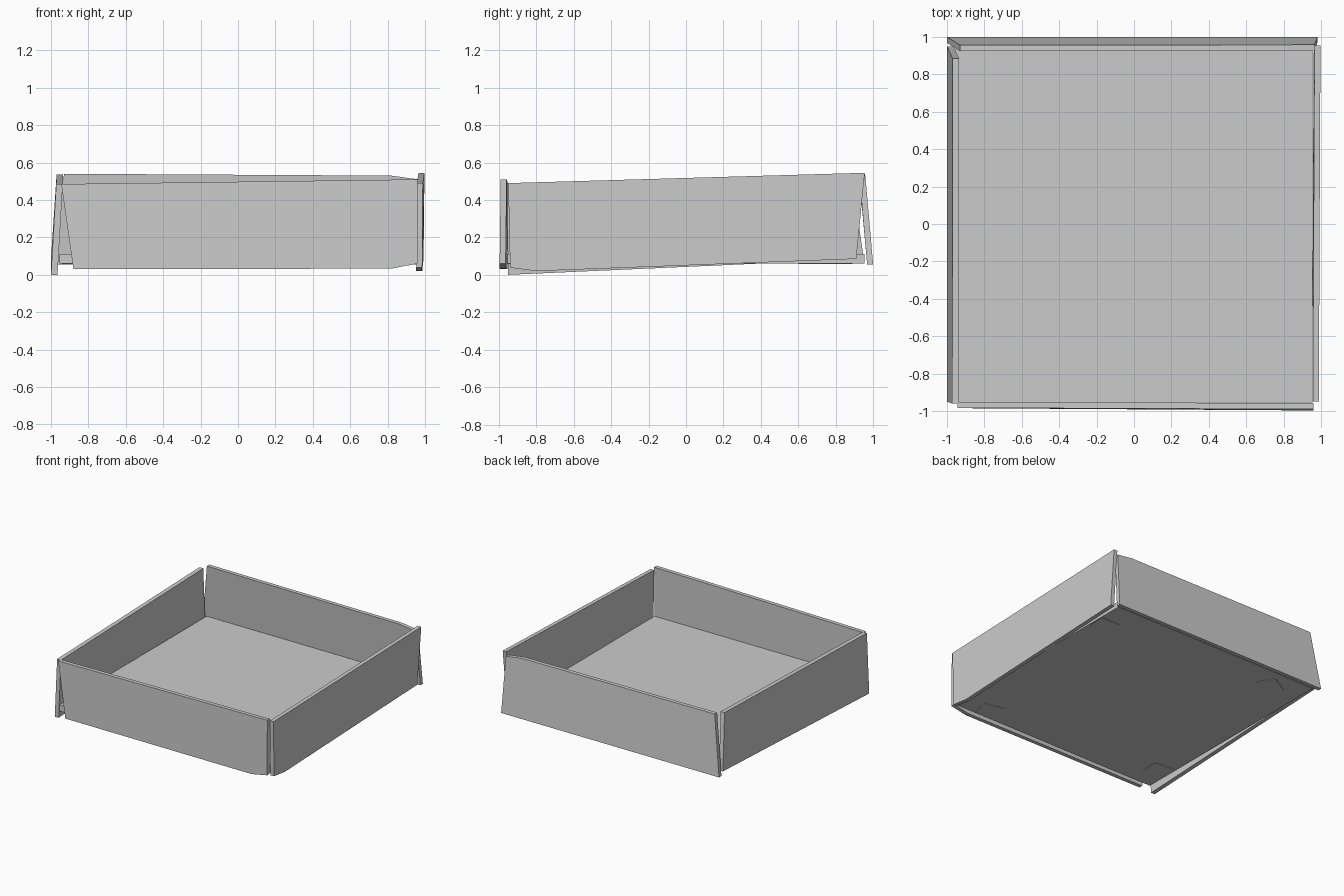
import bpy, bmesh, math
from mathutils import Vector, Matrix

if "Cube" in bpy.data.objects:
    bpy.data.objects.remove(bpy.data.objects["Cube"])

def prism(name, outline, offset):
    """Solid plank: an outer face outline pushed inward by offset."""
    bm = bmesh.new()
    a = [bm.verts.new(p) for p in outline]
    b = [bm.verts.new(Vector(p) + Vector(offset)) for p in outline]
    n = len(a)
    bm.faces.new(a)
    bm.faces.new(b[::-1])
    for i in range(n):
        j = (i + 1) % n
        bm.faces.new((a[j], a[i], b[i], b[j]))
    bmesh.ops.recalc_face_normals(bm, faces=bm.faces)
    bm_to_object(name, bm)

def bm_to_object(name, bm):
    mesh = bpy.data.meshes.new(name)
    bm.to_mesh(mesh)
    bm.free()
    bpy.context.collection.objects.link(bpy.data.objects.new(name, mesh))

def box(name, center, size, angle=0):
    bm = bmesh.new()
    bmesh.ops.create_cube(bm, size=1, matrix=Matrix.Translation(center)
                          @ Matrix.Rotation(math.radians(angle), 4, 'Z')
                          @ Matrix.Diagonal((*size, 1)))
    bm_to_object(name, bm)

T = 0.032  # plank thickness

# tray floor
box("floor_panel", (0, 0, 0.085), (1.91, 1.91, 0.05))

# warped side planks, given by their outer faces
prism("front_plank", [(-0.88, -0.985, 0.03), (0.82, -0.996, 0.033), (0.96, -0.996, 0.06),
                      (0.96, -0.99, 0.51), (-0.945, -0.983, 0.485)], (0, T, 0))
prism("back_plank", [(-1.0, 1.0, 0.055), (0.98, 1.0, 0.055), (0.965, 0.96, 0.51),
                     (0.82, 0.958, 0.53), (-0.93, 0.956, 0.54)], (0, -T, 0))
prism("left_plank", [(-1.0, -0.95, 0.0), (-1.0, 0.95, 0.085),
                     (-0.97, 0.885, 0.535), (-0.972, -0.96, 0.485)], (T + 0.003, 0, 0))
prism("right_plank", [(0.985, -0.94, 0.038), (0.985, -0.8, 0.02), (0.992, 0.91, 0.085),
                      (0.997, 0.955, 0.545), (0.988, -0.95, 0.49)], (-T, 0, 0))

# thin pads beneath the floor, each turned a little
for i, (x, y, angle) in enumerate([(0.86, 0.68, 0), (-0.68, 0.78, 30),
                                   (0.70, -0.86, -13), (-0.85, -0.73, -5)]):
    box(f"foot_pad_{i + 1}", (x, y, 0.064), (0.17, 0.155, 0.014), angle)
